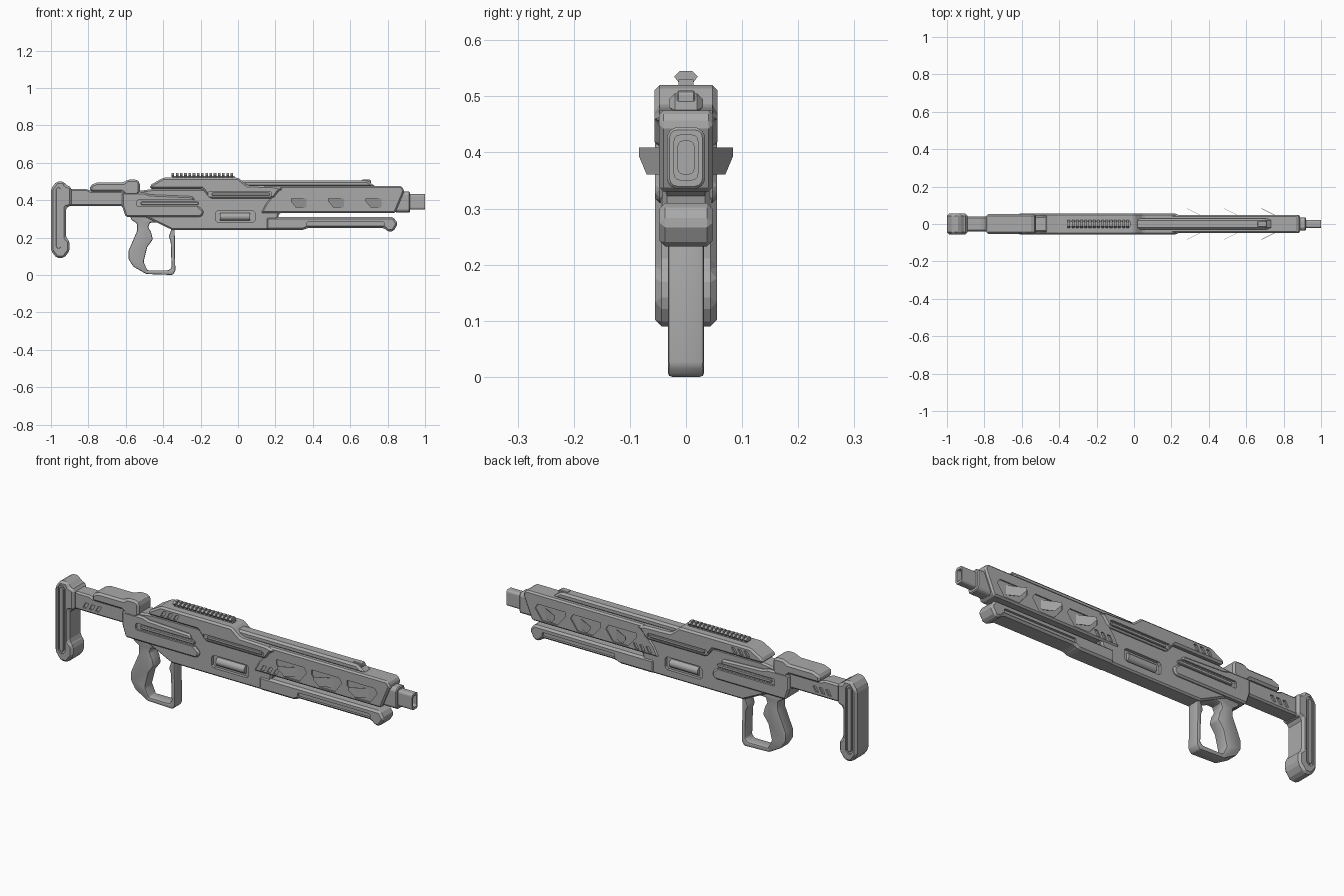
import bpy
import bmesh
import math
from mathutils import Vector

default_cube = bpy.data.objects.get("Cube")
if default_cube:
    bpy.data.objects.remove(default_cube, do_unlink=True)

gray = bpy.data.materials.new("plain gray")
gray.use_nodes = True
gray.diffuse_color = (0.4, 0.4, 0.4, 1)
gray.node_tree.nodes["Principled BSDF"].inputs["Base Color"].default_value = (0.4, 0.4, 0.4, 1)


def prism(name, points, near, far, axis="y"):
    """Extrude a closed outline from near to far along an axis."""
    mesh = bpy.data.meshes.new(name)
    bm = bmesh.new()

    def place(a, b, depth):
        return Vector((a, depth, b)) if axis == "y" else Vector((depth, a, b))

    loops = [[bm.verts.new(place(a, b, depth)) for a, b in points] for depth in (near, far)]
    bm.faces.new(loops[0])
    bm.faces.new(reversed(loops[1]))
    for i in range(len(points)):
        j = (i + 1) % len(points)
        bm.faces.new((loops[0][j], loops[0][i], loops[1][i], loops[1][j]))
    bmesh.ops.recalc_face_normals(bm, faces=bm.faces)
    bm.to_mesh(mesh)
    bm.free()
    mesh.materials.append(gray)
    part = bpy.data.objects.new(name, mesh)
    bpy.context.collection.objects.link(part)
    return part


def apply(part, modifier):
    bpy.ops.object.select_all(action="DESELECT")
    bpy.context.view_layer.objects.active = part
    part.select_set(True)
    bpy.ops.object.modifier_apply(modifier=modifier.name)


def bevel(part, width, segments=1):
    mod = part.modifiers.new("edge_bevel", "BEVEL")
    mod.width = width
    mod.segments = segments
    mod.limit_method = "ANGLE"
    mod.angle_limit = math.radians(25)
    apply(part, mod)


def cut(part, cutter):
    mod = part.modifiers.new("cutout", "BOOLEAN")
    mod.operation = "DIFFERENCE"
    mod.solver = "EXACT"
    mod.object = cutter
    cutter.hide_render = True
    apply(part, mod)
    bpy.data.objects.remove(cutter, do_unlink=True)


def plate(name, points, half, width=0.008, segments=1):
    part = prism(name, points, -half, half)
    if width:
        bevel(part, width, segments)
    return part


def pocket(part, points, half, depth):
    """Sink the same outline into both sides of a part."""
    for side in (-1, 1):
        cut(part, prism("cutter", points, side * (half - depth), side * (half + 0.02)))


def slot(x0, x1, z0, z1, c=0.008):
    return [(x0, z0 + c), (x0 + c, z0), (x1 - c, z0), (x1, z0 + c),
            (x1, z1 - c), (x1 - c, z1), (x0 + c, z1), (x0, z1 - c)]


def vents(part, x, z, half):
    """Three slanted slashes in each side."""
    for i in range(3):
        a = x + i * 0.036
        pocket(part, [(a, z), (a + 0.018, z), (a + 0.034, z + 0.028), (a + 0.016, z + 0.028)], half, 0.008)


def rounded(half, z0, z1, r):
    """Rounded rectangle across the barrel."""
    out = []
    corners = ((half - r, z1 - r), (r - half, z1 - r), (r - half, z0 + r), (half - r, z0 + r))
    for quarter, (y, z) in enumerate(corners):
        for step in range(4):
            t = (quarter + step / 3) * math.pi / 2
            out.append((y + r * math.cos(t), z + r * math.sin(t)))
    return out


# Butt pad with a raised rim and sunken centre
butt = plate("butt_pad", [(-1, .13), (-.97, .09), (-.93, .09), (-.9, .13), (-.9, .18), (-.92, .2), (-.92, .36),
                          (-.89, .37), (-.89, .47), (-.92, .48), (-.93, .5), (-.97, .5), (-1, .46)], .055, .012)
pocket(butt, slot(-.98, -.94, .13, .48, .015), .055, .008)
plate("butt_insert", slot(-.972, -.948, .14, .47, .01), .055, .005)

# Stock arm and cheek rest
arm = plate("stock_arm", [(-.93, .37), (-.62, .37), (-.6, .33), (-.4, .33), (-.4, .45), (-.79, .45),
                          (-.81, .46), (-.93, .46)], .04)
vents(arm, -.85, .39, .04)
plate("cheek_rest", [(-.79, .445), (-.62, .445), (-.6, .425), (-.54, .425), (-.525, .44), (-.525, .495),
                     (-.54, .51), (-.59, .51), (-.61, .495), (-.75, .495), (-.79, .48)], .054, .01)

# Receiver core and its ejection window
core = plate("receiver", [(-.6, .44), (-.6, .36), (-.35, .24), (.2, .24), (.22, .33), (.82, .33), (.86, .44),
                          (.82, .46), (-.45, .46)], .042)
pocket(core, slot(-.12, .09, .28, .345, .012), .042, .016)
for side in (-1, 1):
    shell = bpy.ops.mesh.primitive_cylinder_add(vertices=16, radius=.021, depth=.16, location=(-.015, side * .024, .312),
                                                rotation=(0, math.pi / 2, 0))
    shell = bpy.context.object
    shell.name = "window_bolt"
    shell.data.materials.append(gray)
    bpy.ops.object.shade_smooth_by_angle()

# Rear side panel with a long slot and rib
rear = plate("rear_panel", [(-.62, .37), (-.6, .31), (-.2, .31), (-.185, .325), (-.185, .345), (-.22, .375), (-.24, .42),
                            (-.47, .43), (-.5, .44), (-.62, .44)], .055)
pocket(rear, slot(-.54, -.2, .365, .4, .006), .055, .01)
plate("rear_rib", slot(-.52, -.21, .374, .392, .005), .053, .004)

# Upper cover with vents and a long slot
cover = plate("upper_cover", [(-.47, .46), (-.19, .46), (-.15, .41), (.19, .41), (.22, .45), (.25, .46), (.2, .475),
                              (.05, .48), (0, .52), (-.4, .52), (-.47, .48)], .056, .012)
vents(cover, -.4, .473, .056)
pocket(cover, slot(-.16, .18, .418, .446, .006), .056, .01)
plate("cover_rib", slot(-.14, .17, .424, .44, .004), .053, .004)

# Front housing with its windows and angled vanes
front = plate("front_housing", [(.03, .475), (.2, .445), (.15, .385), (.12, .33), (.84, .33), (.89, .45), (.875, .475)], .048)
vents(front, .16, .342, .048)


def window(x, s):
    return [(x + a * s, .387 + b * s) for a, b in
            ((-.085, .035), (.07, .035), (.085, .012), (.045, -.043), (-.04, -.043), (-.085, .01))]


for i in range(3):
    x = .335 + i * .2
    pocket(front, window(x, 1), .048, .006)
    pocket(front, window(x, .78), .048, .028)
    for side in (-1, 1):
        vane = prism("window_vane", window(x, .62), -.001, .001)
        for v in vane.data.vertices:
            v.co.y += side * (.083 - .5 * (v.co.x - x + .053))
        vane.data.update()

# Top ridge
plate("top_ridge", [(-.02, .47), (.74, .47), (.69, .505), (-.02, .505)], .03, .01)
plate("ridge_stud", slot(.66, .71, .47, .51, .004), .016, .003)

# Lower handguard with long groove
guard = plate("handguard", [(.15, .24), (.35, .24), (.37, .252), (.78, .252), (.8, .232), (.83, .232), (.855, .275),
                            (.83, .31), (.15, .31)], .047, .01)
pocket(guard, slot(.37, .78, .262, .284, .004), .047, .012)

# Pistol grip and trigger loop
grip = prism("grip", [(-.58, .32), (-.57, .295), (-.54, .275), (-.54, .235), (-.585, .13), (-.585, .085), (-.56, .045),
                      (-.49, .005), (-.35, 0), (-.335, .02), (-.34, .32)], -.032, .032)
cut(grip, prism("cutter", [(-.47, .28), (-.48, .255), (-.465, .23), (-.455, .19), (-.485, .15), (-.505, .07),
                           (-.485, .025), (-.37, .025), (-.355, .04), (-.36, .18), (-.37, .205), (-.355, .25),
                           (-.37, .28)], -.1, .1))
bevel(grip, .007, 2)
bpy.context.view_layer.objects.active = grip
bpy.ops.object.shade_smooth_by_angle()

# Barrel collar and hollow muzzle
collar = prism("barrel_collar", rounded(.034, .335, .445, .018), .84, .92, "x")
bevel(collar, .006)
muzzle = prism("muzzle", rounded(.022, .35, .432, .012), .9, 1, "x")
cut(muzzle, prism("cutter", rounded(.014, .362, .42, .008), .96, 1.1, "x"))

# Sight rail with teeth
prism("rail_base", [(-.013, .515), (.013, .515), (.013, .53), (-.013, .53)], -.35, -.02, "x")
for i in range(15):
    a = -.355 + i * .0225
    prism("rail_tooth", [(-.013, .525), (.013, .525), (.021, .535), (.011, .545), (-.011, .545), (-.021, .535)],
          a, a + .014, "x")
